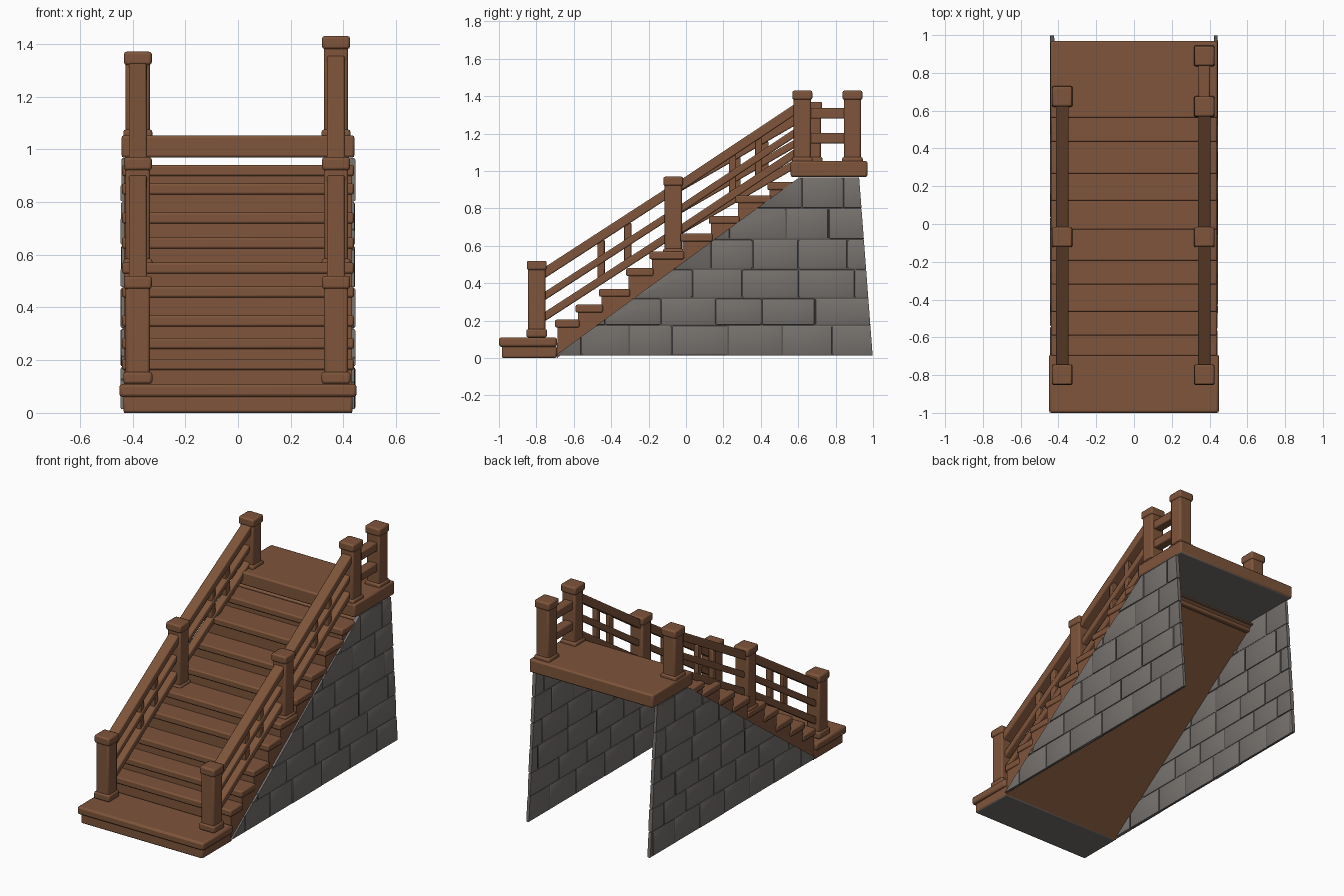
import bpy, bmesh, math, random
from mathutils import Vector

random.seed(4)
if "Cube" in bpy.data.objects:
    bpy.data.objects.remove(bpy.data.objects["Cube"])


def material(name, rgb):
    m = bpy.data.materials.new(name)
    m.use_nodes = True
    m.diffuse_color = (*rgb, 1)
    m.node_tree.nodes["Principled BSDF"].inputs["Base Color"].default_value = (*rgb, 1)
    return m


WOOD = material("brown wood", (0.21, 0.09, 0.043))
STONE = material("grey stone", (0.18, 0.165, 0.153))
MORTAR = material("dark mortar", (0.10, 0.092, 0.086))


def finish(name, bm, mats, bevel=0.0):
    bmesh.ops.recalc_face_normals(bm, faces=bm.faces)
    mesh = bpy.data.meshes.new(name)
    bm.to_mesh(mesh)
    bm.free()
    for m in mats:
        mesh.materials.append(m)
    ob = bpy.data.objects.new(name, mesh)
    bpy.context.collection.objects.link(ob)
    if bevel:
        mod = ob.modifiers.new("soft edges", "BEVEL")
        mod.width, mod.segments = bevel, 2
    bpy.ops.object.select_all(action="DESELECT")
    ob.select_set(True)
    bpy.context.view_layer.objects.active = ob
    bpy.ops.object.shade_smooth_by_angle(angle=math.radians(35))
    return ob


def add_box(bm, lo, hi):
    lo, hi = Vector(lo), Vector(hi)
    verts = bmesh.ops.create_cube(bm, size=1)["verts"]
    for v in verts:
        v.co = (lo + hi) / 2 + v.co * (hi - lo)
    return verts


def stone_underside(bm):
    bmesh.ops.recalc_face_normals(bm, faces=bm.faces)
    for f in bm.faces:
        f.material_index = int(f.normal.z < -0.5)


def box(name, lo, hi, bevel=0.008, underside=False):
    bm = bmesh.new()
    add_box(bm, lo, hi)
    if underside:
        stone_underside(bm)
    return finish(name, bm, [WOOD, STONE], bevel)


def prism(bm, profile, x0, x1):
    face = bm.faces.new([bm.verts.new((x0, y, z)) for y, z in profile])
    new = bmesh.ops.extrude_face_region(bm, geom=[face])["geom"]
    bmesh.ops.translate(bm, vec=(x1 - x0, 0, 0),
                        verts=[g for g in new if isinstance(g, bmesh.types.BMVert)])


def beam(name, x, start, end, width, height):
    """Straight rail between two (y, z) points."""
    dy, dz = end[0] - start[0], end[1] - start[1]
    half = math.hypot(dy, dz) / 2
    ob = box(name, (-width / 2, -half, -height / 2), (width / 2, half, height / 2), 0.007)
    ob.location = (x, (start[0] + end[0]) / 2, (start[1] + end[1]) / 2)
    ob.rotation_euler.x = math.atan2(dz, dy)


# Bottom landing and top platform
box("base_plinth", (-0.435, -0.985, 0), (0.435, -0.69, 0.065), 0.01, True)
box("base_landing", (-0.45, -1, 0.06), (0.45, -0.69, 0.11), 0.012)
box("top_platform", (-0.442, 0.56, 0.968), (0.442, 0.97, 1.053), 0.01, True)

# Stair body and overhanging treads
fronts = [-0.70, -0.59, -0.465, -0.32, -0.195, -0.03, 0.122, 0.265, 0.435, 0.57]
tops = [0.205, 0.285, 0.37, 0.48, 0.57, 0.665, 0.76, 0.87, 0.94]
profile = [(-0.69, 0)]
level = 0.1
for y, z in zip(fronts, tops):
    profile += [(y + 0.012, level), (y + 0.012, z - 0.01)]
    level = z - 0.01
profile += [(0.62, level), (0.62, 0.94)]
bm = bmesh.new()
prism(bm, profile, -0.432, 0.432)
stone_underside(bm)
finish("stair_body", bm, [WOOD, STONE])
for i, z in enumerate(tops):
    box(f"tread_{i + 1}", (-0.44, fronts[i], z - 0.042), (0.44, fronts[i + 1] + 0.02, z))

# Stone side walls: staggered blocks around a thin core, trimmed to the slope
slope = Vector((0, -0.95, 1.30)).normalized()
back = Vector((0, 0.95, 0.072)).normalized()
cuts = [(Vector((0, -0.70, 0.012)), slope), (Vector((0, 0.998, 0.012)), back)]


def stone_wall(name, x):
    bm = bmesh.new()
    rows = [0.012, 0.175, 0.32, 0.475, 0.635, 0.80, 0.968]
    for r, (z0, z1) in enumerate(zip(rows, rows[1:])):
        y = -0.8 + 0.13 * (r % 2)
        while y < 1:
            length = random.uniform(0.22, 0.31)
            t = random.uniform(0.009, 0.013)
            add_box(bm, (x - t, y + 0.002, z0 + 0.002), (x + t, y + length - 0.002, z1 - 0.002))
            y += length
    bmesh.ops.bevel(bm, geom=bm.edges[:], offset=0.007, segments=2, affect="EDGES", profile=0.5)
    for co, no in cuts:
        cut = bmesh.ops.bisect_plane(bm, geom=bm.verts[:] + bm.edges[:] + bm.faces[:],
                                     plane_co=co, plane_no=no, clear_outer=True)["geom_cut"]
        edges = [g for g in cut if isinstance(g, bmesh.types.BMEdge)]
        bmesh.ops.holes_fill(bm, edges=edges, sides=0)
    finish(name + "_blocks", bm, [STONE])
    bm = bmesh.new()
    prism(bm, [(-0.69, 0.014), (0.993, 0.014), (0.922, 0.966), (0.61, 0.966)], x - 0.006, x + 0.006)
    finish(name + "_core", bm, [MORTAR])


stone_wall("left_wall", 0.433)
stone_wall("right_wall", -0.433)


# Posts with foot and cap
def post(name, x, y, bottom, top):
    for part, half, z0, z1 in (("shaft", 0.046, bottom, top - 0.02),
                               ("foot", 0.055, bottom, bottom + 0.045),
                               ("cap", 0.053, top - 0.05, top)):
        box(f"{name}_{part}", (x - half, y - half, z0), (x + half, y + half, z1), 0.01)


# Railings: three sloped rails and two short balusters per span
def span(name, x, start, end):
    for part, w, h, drop in (("top", 0.068, 0.05, 0), ("middle", 0.042, 0.038, 0.125),
                             ("lower", 0.046, 0.042, 0.235)):
        beam(f"{name}_{part}_rail", x, (start[0], start[1] - drop), (end[0], end[1] - drop), w, h)
    for n, t in enumerate((0.46, 0.66)):
        y = start[0] + t * (end[0] - start[0])
        z = start[1] + t * (end[1] - start[1])
        box(f"{name}_baluster_{n + 1}", (x - 0.016, y - 0.019, z - 0.235),
            (x + 0.016, y + 0.019, z - 0.02), 0.005)


for side, x, y_top, z_top in (("left", 0.372, 0.622, 1.43), ("right", -0.38, 0.675, 1.37)):
    post(side + "_front_post", x, -0.798, 0.11, 0.52)
    post(side + "_middle_post", x, -0.068, 0.54, 0.97)
    post(side + "_upper_post", x, y_top, 1.03, z_top)
    span(side + "_lower_span", x, (-0.78, 0.44), (-0.07, 0.90))
    span(side + "_upper_span", x, (-0.07, 0.895), (y_top, 1.355 if side == "left" else 1.325))

# Extra rear post and level rails on the left of the platform
post("left_rear_post", 0.372, 0.89, 1.03, 1.43)
for label, z in (("upper", 1.308), ("lower", 1.175)):
    beam(f"platform_{label}_rail", 0.372, (0.64, z), (0.88, z), 0.06, 0.056)
